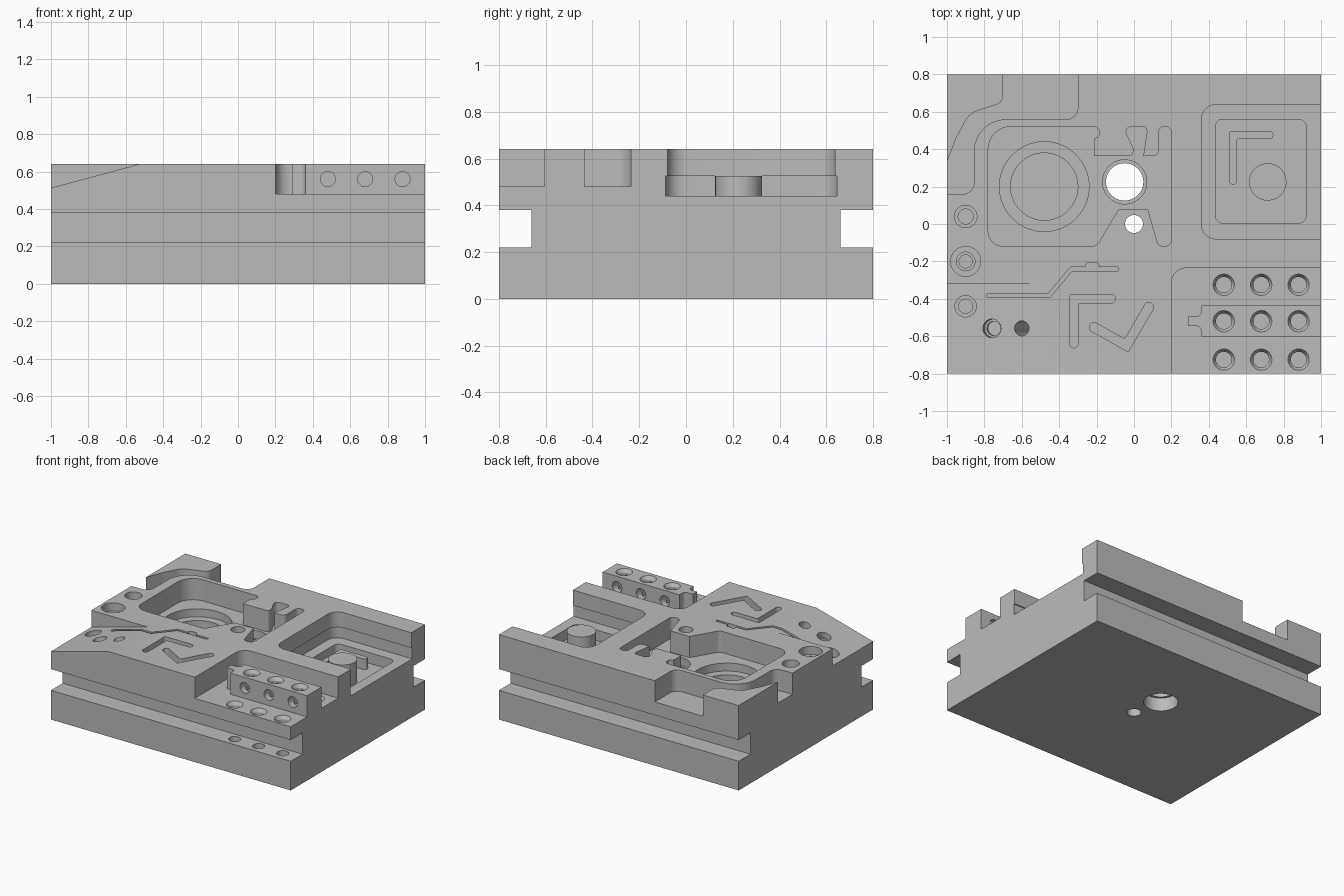
import bpy, bmesh, math
from mathutils import Vector, Matrix

if "Cube" in bpy.data.objects:
    bpy.data.objects.remove(bpy.data.objects["Cube"], do_unlink=True)

grey = bpy.data.materials.new("machined grey")
grey.use_nodes = True
grey.diffuse_color = (0.5, 0.5, 0.5, 1)
grey.node_tree.nodes["Principled BSDF"].inputs["Base Color"].default_value = (0.5, 0.5, 0.5, 1)

TOP = 0.64


def make(name, bm):
    bmesh.ops.recalc_face_normals(bm, faces=bm.faces)
    mesh = bpy.data.meshes.new(name)
    bm.to_mesh(mesh)
    bm.free()
    mesh.materials.append(grey)
    ob = bpy.data.objects.new(name, mesh)
    bpy.context.collection.objects.link(ob)
    return ob


def rounded(points, seg=8):
    """Outline from (x, y) or (x, y, radius) corners."""
    out, n = [], len(points)
    for i, p in enumerate(points):
        v = Vector(p[:2])
        r = p[2] if len(p) > 2 else 0
        a, b = Vector(points[i - 1][:2]) - v, Vector(points[(i + 1) % n][:2]) - v
        la, lb = a.length, b.length
        a.normalize()
        b.normalize()
        half = a.angle(b) / 2
        if r <= 0 or half > 1.55:
            out.append(v)
            continue
        t = min(r / math.tan(half), 0.495 * la, 0.495 * lb)
        r = t * math.tan(half)
        c = v + (a + b).normalized() * (r / math.sin(half))
        start, end = v + a * t - c, v + b * t - c
        sweep = math.atan2(start.x * end.y - start.y * end.x, start.dot(end))
        for k in range(seg + 1):
            out.append(c + Matrix.Rotation(sweep * k / seg, 2) @ start)
    return out


def prism(name, points, z0, z1):
    bm = bmesh.new()
    face = bm.faces.new([bm.verts.new((p.x, p.y, z0)) for p in rounded(points)])
    ext = bmesh.ops.extrude_face_region(bm, geom=[face])
    verts = [g for g in ext["geom"] if isinstance(g, bmesh.types.BMVert)]
    bmesh.ops.translate(bm, verts=verts, vec=(0, 0, z1 - z0))
    # the starting face stays inside the extrusion only if it was kept twice
    return make(name, bm)


def box(name, x0, x1, y0, y1, z0, z1):
    return prism(name, [(x0, y0), (x1, y0), (x1, y1), (x0, y1)], z0, z1)


def cone(name, a, b, ra, rb=None, seg=40):
    """Cylinder or cone from point a to point b."""
    a, b = Vector(a), Vector(b)
    bm = bmesh.new()
    rot = (b - a).to_track_quat("Z", "Y").to_matrix().to_4x4()
    bmesh.ops.create_cone(bm, cap_ends=True, segments=seg, radius1=ra,
                          radius2=ra if rb is None else rb, depth=(b - a).length,
                          matrix=Matrix.Translation((a + b) / 2) @ rot)
    return make(name, bm)


def strip(path, w, cap):
    """Corners of a band of width w along a path, with rounded ends."""
    pts = [Vector(p) for p in path]
    left, right = [], []
    for i, p in enumerate(pts):
        d0 = (p - pts[i - 1]).normalized() if i else (pts[1] - p).normalized()
        d1 = (pts[i + 1] - p).normalized() if i < len(pts) - 1 else d0
        m = (d0 + d1).normalized()
        n = Vector((-m.y, m.x)) * (w / 2 / m.dot(d0))
        r = cap if i in (0, len(pts) - 1) else 0.01
        left.append((*(p + n), r))
        right.append((*(p - n), r))
    return left + right[::-1]


body = box("machined_block", -1, 1, -0.8, 0.8, 0, TOP)


def cut(tool):
    mod = body.modifiers.new("cut", "BOOLEAN")
    mod.operation, mod.solver, mod.object = "DIFFERENCE", "EXACT", tool
    bpy.context.view_layer.objects.active = body
    bpy.ops.object.modifier_apply(modifier=mod.name)
    bpy.data.objects.remove(tool, do_unlink=True)


def pocket(points, floor, ceiling=0.8):
    cut(prism("cutter", points, floor, ceiling))


def bore(x, y, r, z0, z1=0.8):
    cut(cone("cutter", (x, y, z0), (x, y, z1), r))


# clamping grooves along front and back
cut(box("cutter", -1.1, 1.1, -0.9, -0.66, 0.22, 0.38))
cut(box("cutter", -1.1, 1.1, 0.66, 0.9, 0.22, 0.38))

# sloped front left corner
ramp = prism("cutter", [(-1.1, 0.486), (-0.4, 0.675), (-1.1, 0.8)], -0.9, -0.32)
ramp.data.transform(Matrix(((1, 0, 0, 0), (0, 0, 1, 0), (0, 1, 0, 0), (0, 0, 0, 1))))
ramp.data.flip_normals()
cut(ramp)

# stepped corner at front right, leaving the drilled rail
pocket([(1.1, -0.9), (0.2, -0.9), (0.2, -0.235, 0.08), (1.1, -0.235), (1.1, -0.435),
        (0.36, -0.435), (0.36, -0.495, 0.058), (0.29, -0.495), (0.29, -0.545),
        (0.36, -0.545, 0.058), (0.36, -0.605), (1.1, -0.605)], 0.48)

# curved channel around the back left corner
pocket([(-0.3, 0.9), (-0.3, 0.56, 0.06), (-0.855, 0.56, 0.17), (-0.855, 0.16, 0.06),
        (-1.1, 0.16), (-1.1, 0.3), (-1, 0.33), (-0.95, 0.46, 0.1), (-0.88, 0.59, 0.1),
        (-0.7, 0.65, 0.05), (-0.7, 0.9)], 0.48)

# large shaped pocket in the middle
pocket([(-0.78, 0.522, 0.125), (-0.205, 0.522, 0.02), (-0.187, 0.505, 0.01),
        (-0.187, 0.47, 0.015), (-0.214, 0.455), (-0.214, 0.364), (-0.005, 0.364, 0.03),
        (-0.003, 0.405, 0.02), (-0.06, 0.522, 0.03), (0.073, 0.522, 0.025), (0.05, 0.364),
        (0.132, 0.364, 0.03), (0.132, 0.522, 0.033), (0.2, 0.522, 0.033),
        (0.2, -0.118, 0.033), (0.13, -0.118, 0.033), (0.075, 0.078), (-0.083, 0.078),
        (-0.2, -0.118, 0.04), (-0.78, -0.118, 0.08)], 0.48)
bore(-0.48, 0.2, 0.24, 0.42)
bore(-0.48, 0.2, 0.18, 0.36)

# through holes
bore(-0.05, 0.225, 0.1, -0.1)
bore(-0.05, 0.225, 0.118, 0.42)
bore(-0.05, 0.225, 0.118, -0.1, 0.1)
bore(0, 0, 0.048, -0.1)

# open right pocket with a slight undercut and a deeper inner pocket
pocket([(1.1, 0.638), (0.36, 0.638, 0.08), (0.36, -0.08, 0.08), (1.1, -0.08)], 0.5)
pocket([(1.1, 0.646), (0.352, 0.646, 0.08), (0.352, -0.088, 0.08), (1.1, -0.088)], 0.44, 0.525)
pocket([(0.435, 0.005, 0.04), (0.92, 0.005, 0.04), (0.92, 0.56, 0.04), (0.435, 0.56, 0.04)], 0.36)

# drilled rail and flanges: three rows of countersunk holes
for x in (0.48, 0.68, 0.88):
    for y, top, bottom in ((-0.325, 0.48, 0.3), (-0.52, TOP, 0.5), (-0.725, 0.48, 0.12)):
        bore(x, y, 0.042, bottom, top + 0.05)
        cut(cone("cutter", (x, y, top - 0.025), (x, y, top + 0.005), 0.042, 0.06))
    cut(cone("cutter", (x, -0.65, 0.56), (x, -0.4, 0.56), 0.04))

# stepped holes along the left edge: (radius, floor) steps
for y, steps in ((0.04, ((0.06, 0.58), (0.04, 0.46))),
                 (-0.2, ((0.08, 0.58), (0.05, 0.52), (0.035, 0.42))),
                 (-0.44, ((0.057, 0.48), (0.038, 0.38)))):
    for r, floor in steps:
        bore(-0.9, y, r, floor)

# holes square to the slope
axis = Vector((0.261, 0, -0.965))
for x, r, depth in ((-0.76, 0.05, 0.04), (-0.76, 0.038, 0.06), (-0.6, 0.04, 0.4)):
    p = Vector((x, -0.558, 0.513 + 0.27 * (x + 1)))
    cut(cone("cutter", p + axis * depth, p - axis * 0.1, r))

# engraved grooves
pocket(strip([(-0.786, -0.383), (-0.455, -0.383), (-0.335, -0.24), (-0.085, -0.24)], 0.02, 0), 0.54)
pocket([(-0.258, -0.24), (-0.188, -0.24), (-0.188, -0.205, 0.03), (-0.258, -0.205, 0.03)], 0.541)
pocket(strip([(-0.322, -0.662), (-0.322, -0.4), (-0.1, -0.4)], 0.046, 0.023), 0.54)
pocket(strip([(-0.235, -0.54), (-0.04, -0.65), (0.092, -0.422)], 0.05, 0.025), 0.54)

# raised round boss and angled rib in the inner pocket
boss = cone("round_boss", (0.715, 0.225, 0.35), (0.715, 0.225, 0.525), 0.1)
rib = prism("angled_rib", strip([(0.53, 0.21), (0.53, 0.475), (0.745, 0.475)], 0.042, 0.021), 0.35, 0.44)

bpy.context.view_layer.update()
for part in (body, boss, rib):
    part.select_set(True)
bpy.context.view_layer.objects.active = body
bpy.ops.object.shade_smooth_by_angle(angle=math.radians(30))
